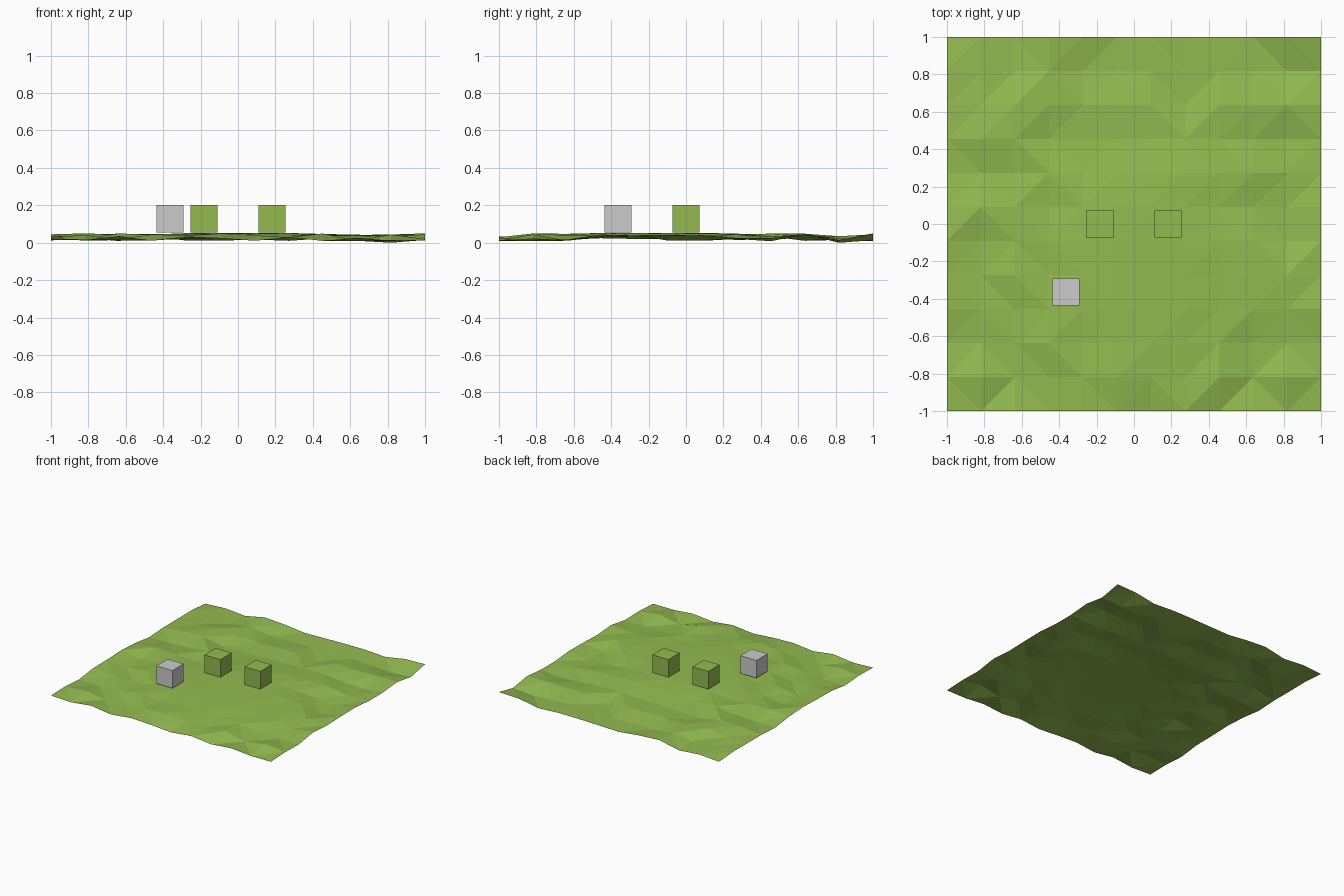
import bpy, bmesh, random, math

if "Cube" in bpy.data.objects:
    bpy.data.objects.remove(bpy.data.objects["Cube"])

random.seed(7)
CELLS = 11
STEP = 2 / CELLS


def material(name, colour):
    m = bpy.data.materials.new(name)
    m.diffuse_color = colour
    m.use_nodes = True
    m.node_tree.nodes["Principled BSDF"].inputs["Base Color"].default_value = m.diffuse_color
    return m


grass = material("grass_green", (0.29, 0.50, 0.08, 1))


def finish(bm, name, mat=None):
    mesh = bpy.data.meshes.new(name)
    bm.to_mesh(mesh)
    bm.free()
    obj = bpy.data.objects.new(name, mesh)
    bpy.context.collection.objects.link(obj)
    if mat:
        mesh.materials.append(mat)
    return obj


# Uneven low-poly ground sheet, with a gentle plateau under the blocks
bm = bmesh.new()
bmesh.ops.create_grid(bm, x_segments=CELLS, y_segments=CELLS, size=1)
for v in bm.verts:
    x, y = v.co.x, v.co.y
    rough = random.uniform(0.008, 0.05)
    plateau = max(0, min(1, 1.7 - 2.2 * math.hypot(x - 0.05, y + 0.2)))
    v.co.z = rough * (1 - plateau) + 0.052 * plateau
low = min(v.co.z for v in bm.verts)
for v in bm.verts:
    if v.co.z == low:
        v.co.z = 0
bmesh.ops.triangulate(bm, faces=bm.faces[:], quad_method='SHORT_EDGE')
finish(bm, "ground", grass)


# Blocks standing on the ground grid
def block(name, gx, gy, mat=None):
    bm = bmesh.new()
    bmesh.ops.create_cube(bm, size=STEP * 0.8)
    obj = finish(bm, name, mat)
    obj.location = (gx * STEP, gy * STEP, 0.055 + STEP * 0.4)


block("green_block_left", -1, 0, grass)
block("green_block_right", 1, 0, grass)
block("grey_block", -2, -2)
